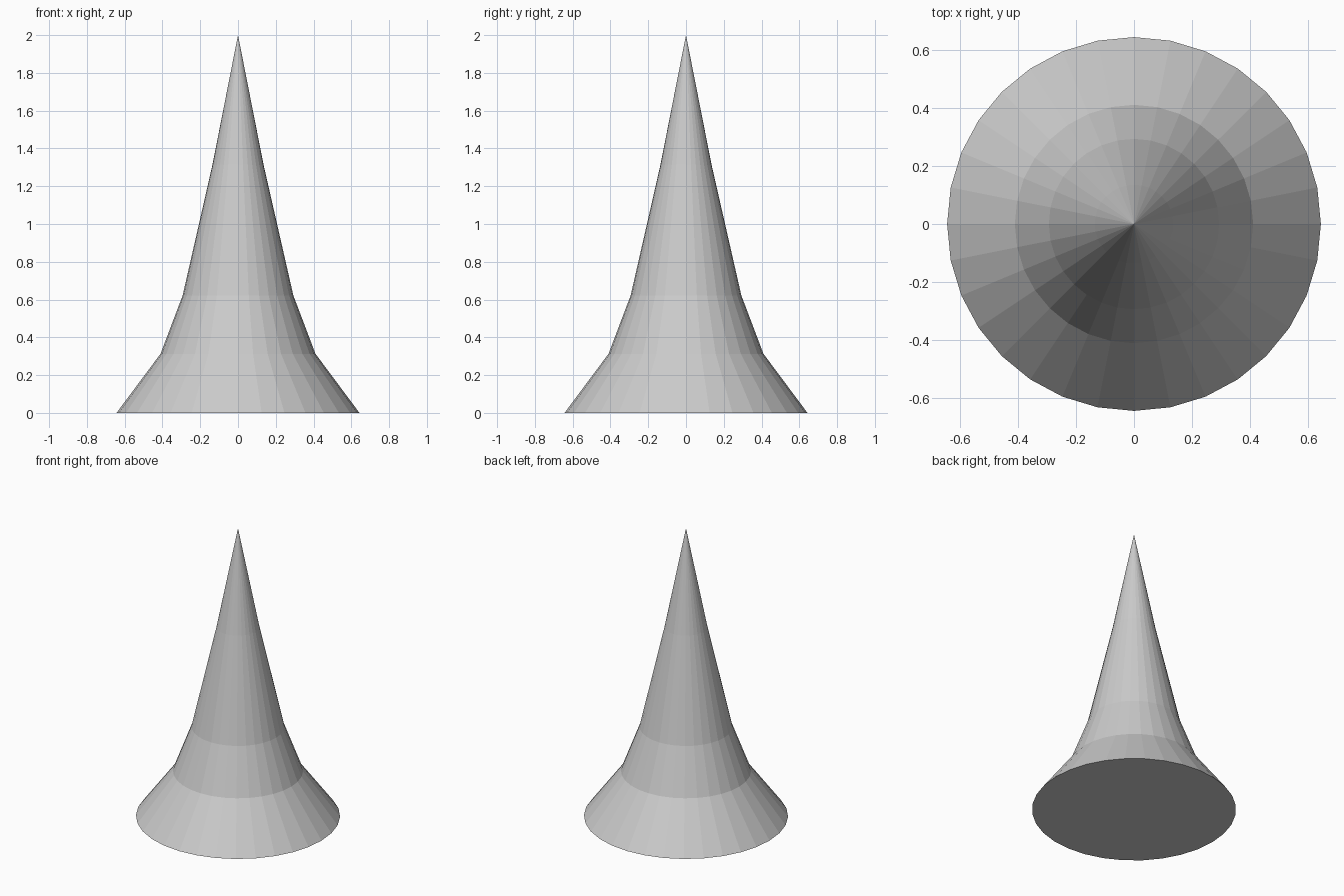
import bpy, bmesh
from math import cos, sin, pi

if "Cube" in bpy.data.objects:
    bpy.data.objects.remove(bpy.data.objects["Cube"])

SIDES = 32
# (radius, height) of each ring, from the flared foot upward
PROFILE = [(0.643, 0.0), (0.41, 0.313), (0.293, 0.622), (0.135, 1.315)]
TIP_HEIGHT = 2.0

bm = bmesh.new()

# Rings of the flared cone
rings = [[bm.verts.new((r * cos(2 * pi * i / SIDES), r * sin(2 * pi * i / SIDES), z))
          for i in range(SIDES)] for r, z in PROFILE]
tip = bm.verts.new((0, 0, TIP_HEIGHT))

# Side walls between neighbouring rings, then the pointed tip
for i in range(SIDES):
    j = (i + 1) % SIDES
    for low, high in zip(rings, rings[1:]):
        bm.faces.new((low[i], low[j], high[j], high[i]))
    bm.faces.new((rings[-1][i], rings[-1][j], tip))

# Flat underside
bm.faces.new(rings[0][::-1])
bm.normal_update()

mesh = bpy.data.meshes.new("flared_cone")
bm.to_mesh(mesh)
bm.free()
bpy.context.collection.objects.link(bpy.data.objects.new("flared_cone", mesh))
